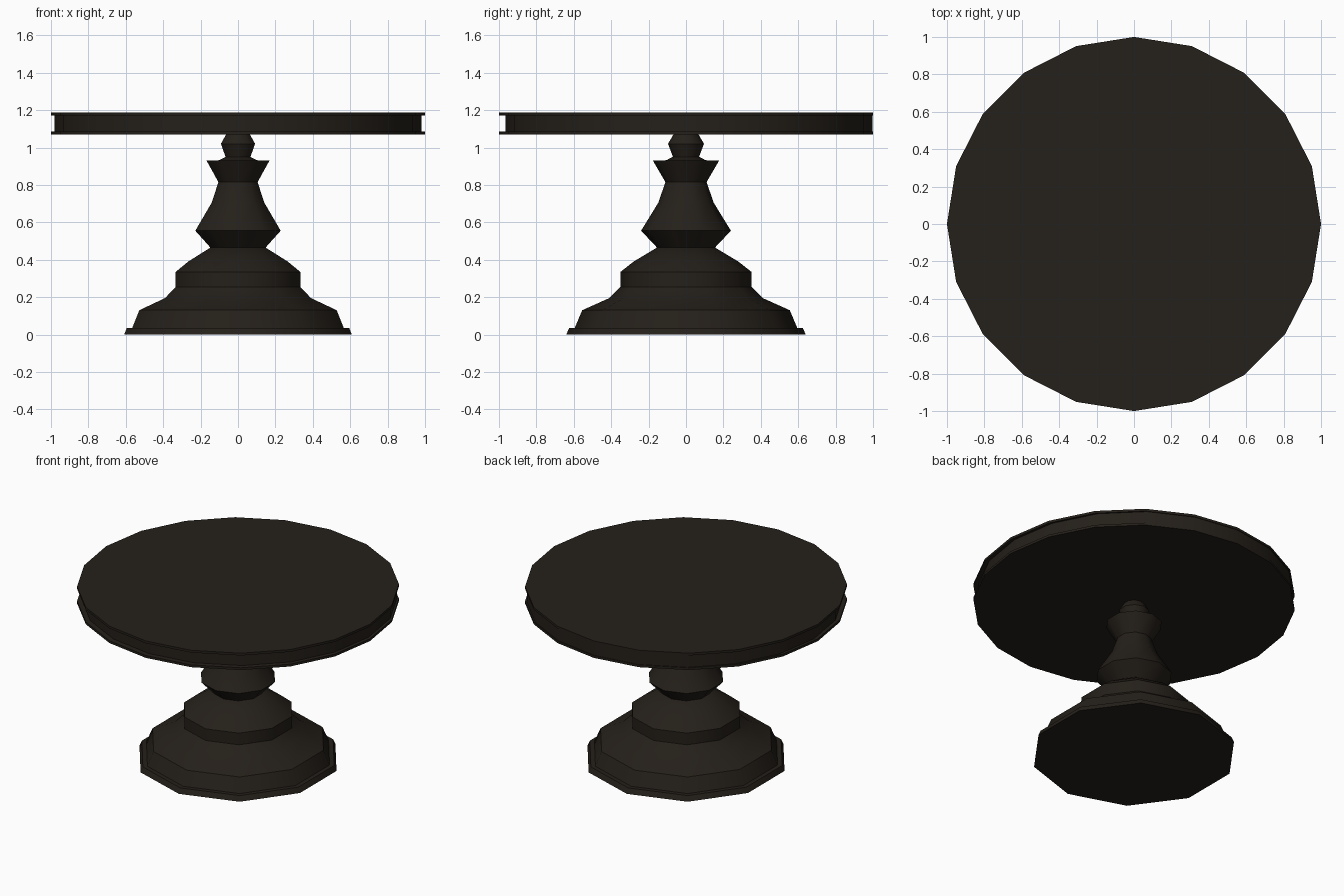
import bpy, bmesh, math

if "Cube" in bpy.data.objects:
    bpy.data.objects.remove(bpy.data.objects["Cube"])

wood = bpy.data.materials.new("dark_wood")
wood.diffuse_color = (0.018, 0.014, 0.010, 1)
wood.use_nodes = True
wood.node_tree.nodes["Principled BSDF"].inputs["Base Color"].default_value = wood.diffuse_color


def lathe(name, profile, sides, start=0.0, y=0.0):
    """Capped turned solid from (radius, z) points, bottom to top."""
    bm = bmesh.new()
    rings = []
    for r, z in profile:
        ring = []
        for i in range(sides):
            a = start + 2 * math.pi * i / sides
            ring.append(bm.verts.new((r * math.cos(a), r * math.sin(a) + y, z)))
        rings.append(ring)
    for lo, hi in zip(rings, rings[1:]):
        for i in range(sides):
            j = (i + 1) % sides
            bm.faces.new((lo[i], lo[j], hi[j], hi[i]))
    bm.faces.new(rings[0][::-1])
    bm.faces.new(rings[-1])
    me = bpy.data.meshes.new(name)
    bm.to_mesh(me)
    bm.free()
    me.materials.append(wood)
    ob = bpy.data.objects.new(name, me)
    bpy.context.collection.objects.link(ob)
    bpy.ops.object.select_all(action='DESELECT')
    ob.select_set(True)
    bpy.context.view_layer.objects.active = ob
    bpy.ops.object.shade_smooth_by_angle(angle=math.radians(37))
    return ob


# Ten-sided stepped base and turned column, one corner facing the front
quarter = math.pi / 2
lathe("pedestal_base", [
    (0.64, 0.0), (0.625, 0.035), (0.595, 0.035), (0.555, 0.13), (0.41, 0.195),
    (0.35, 0.255), (0.35, 0.335), (0.28, 0.39), (0.155, 0.465)], 10, quarter)
lathe("pedestal_column", [
    (0.155, 0.465), (0.24, 0.555), (0.148, 0.705), (0.11, 0.815), (0.177, 0.93),
    (0.105, 0.932), (0.07, 0.95), (0.096, 1.02), (0.065, 1.073)], 10, quarter)

# Twenty-sided top: two thin plates with a recessed band between
lathe("tabletop_lower_plate", [(1, 1.07), (1, 1.086)], 20)
lathe("tabletop_band", [(0.98, 1.086), (0.98, 1.17)], 20, 0, 0.016)
lathe("tabletop_upper_plate", [(1, 1.17), (1, 1.186)], 20)
